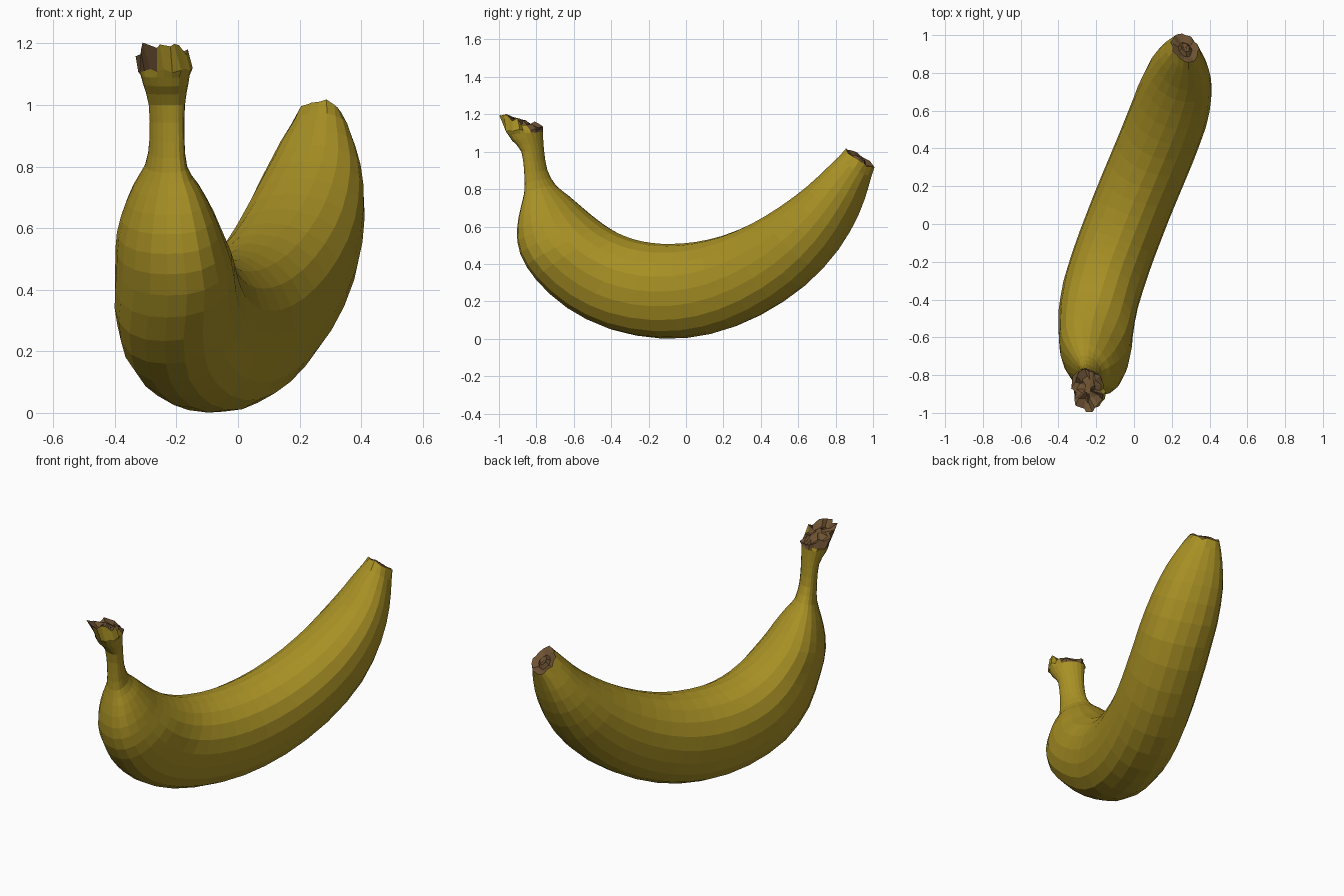
import bpy, bmesh, math, random
from mathutils import Vector

if "Cube" in bpy.data.objects:
    bpy.data.objects.remove(bpy.data.objects["Cube"])

random.seed(4)
SIDES = 20
SIDEWAYS = Vector((0.94, -0.34, 0))


def material(name, rgb):
    m = bpy.data.materials.new(name)
    m.diffuse_color = (*rgb, 1)
    m.use_nodes = True
    m.node_tree.nodes["Principled BSDF"].inputs["Base Color"].default_value = m.diffuse_color
    return m


yellow = material("ripe yellow", (0.39, 0.28, 0.018))
brown = material("dry brown", (0.155, 0.085, 0.033))

# Sections: inner y, inner z, outer y, outer z, half width
SECTIONS = [
    (-0.772, 1.120, -0.955, 1.110, 0.088),
    (-0.770, 1.080, -0.925, 1.060, 0.078),
    (-0.763, 1.000, -0.875, 1.000, 0.062),
    (-0.745, 0.900, -0.860, 0.880, 0.060),
    (-0.700, 0.820, -0.860, 0.780, 0.072),
    (-0.635, 0.765, -0.875, 0.700, 0.115),
    (-0.550, 0.690, -0.892, 0.580, 0.162),
    (-0.470, 0.625, -0.872, 0.450, 0.190),
    (-0.380, 0.568, -0.785, 0.310, 0.205),
    (-0.280, 0.528, -0.620, 0.160, 0.207),
    (-0.180, 0.508, -0.400, 0.050, 0.208),
    (-0.080, 0.503, -0.130, 0.001, 0.208),
    (0.050, 0.513, 0.130, 0.025, 0.208),
    (0.200, 0.548, 0.380, 0.120, 0.208),
    (0.360, 0.615, 0.620, 0.280, 0.207),
    (0.520, 0.710, 0.800, 0.475, 0.200),
    (0.660, 0.815, 0.910, 0.665, 0.173),
    (0.770, 0.920, 0.965, 0.810, 0.128),
    (0.865, 1.015, 0.998, 0.915, 0.075),
]

# Sideways drift of the fruit seen from the top: y, x
DRIFT = [(-1.0, -0.25), (-0.85, -0.224), (-0.68, -0.243), (-0.5, -0.217), (-0.2, -0.125),
         (0.1, -0.01), (0.5, 0.158), (0.7, 0.233), (0.85, 0.265), (1.0, 0.275)]


def drift(y):
    for (y0, x0), (y1, x1) in zip(DRIFT, DRIFT[1:]):
        if y <= y1:
            break
    return x0 + (x1 - x0) * (y - y0) / (y1 - y0)


def spline(p0, p1, p2, p3, t):
    return tuple(0.5 * (2 * b + (c - a) * t + (2 * a - 5 * b + 4 * c - d) * t * t
                        + (3 * b - a - 3 * c + d) * t ** 3)
                 for a, b, c, d in zip(p0, p1, p2, p3))


def ring(section):
    iy, iz, oy, oz, half = section
    inner, outer = Vector((drift(iy), iy, iz)), Vector((drift(oy), oy, oz))
    centre, up = (inner + outer) / 2, (inner - outer) / 2
    points = []
    for i in range(SIDES):
        a = math.tau * i / SIDES
        c, s = math.cos(a), math.sin(a)
        # slightly squared oval with five soft ridges
        r = (abs(c) ** 2.15 + abs(s) ** 2.15) ** (-1 / 2.15) * (1 + 0.008 * (1 + math.cos(5 * a)))
        points.append(centre + r * (c * up + s * half * SIDEWAYS))
    return points


def shrink(points, scale, offset, jag=0.0):
    c = sum(points, Vector()) / len(points)
    return [c + (p - c) * scale + Vector(offset)
            + Vector([random.uniform(-jag, jag) for _ in range(3)]) for p in points]


def loft(name, rings, mats, cap=False, rule=None):
    bm = bmesh.new()
    loops = [[bm.verts.new(p) for p in r] for r in rings]
    for a, b in zip(loops, loops[1:]):
        for i in range(SIDES):
            j = (i + 1) % SIDES
            bm.faces.new((a[i], a[j], b[j], b[i]))
    if cap:
        bm.faces.new(loops[-1])
    bmesh.ops.recalc_face_normals(bm, faces=bm.faces)
    if rule:
        for f in bm.faces:
            f.material_index = int(rule(f.calc_center_median()))
    mesh = bpy.data.meshes.new(name)
    bm.to_mesh(mesh)
    bm.free()
    for m in mats:
        mesh.materials.append(m)
    obj = bpy.data.objects.new(name, mesh)
    bpy.context.collection.objects.link(obj)


# Torn rim of the stem, leaning forward and higher at the front
stem_edge = shrink(ring(SECTIONS[0]), 1.0, (0, 0, 0), 0.008)
rim = shrink(ring((-0.785, 1.135, -0.985, 1.200, 0.080)), 1.0, (-0.005, 0, 0), 0.014)

# Peel: rim, stem, body and tapering tip in one loft
padded = [SECTIONS[0]] + SECTIONS + [SECTIONS[-1]]
rings = [ring(spline(*padded[k:k + 4], t))
         for k in range(len(SECTIONS) - 1) for t in (0, 0.5)]
rings[0] = stem_edge
tip_edge = shrink(ring(SECTIONS[-1]), 1.0, (0, 0, 0), 0.006)
loft("peel", [rim] + rings + [tip_edge], [yellow, brown],
     rule=lambda c: c.z > 1.11 and c.y < 0 and (c.x < -0.275 or c.y > -0.85))

# Stem end: dry brown, with a sunken middle
loft("stem_end", [rim,
                  shrink(rim, 0.6, (0, 0.005, -0.012), 0.012),
                  shrink(rim, 0.2, (0, 0.01, 0.005))], [brown], True)

# Blossom end: dry brown disc with a small raised core
loft("blossom_end", [tip_edge,
                     shrink(tip_edge, 0.85, (0, -0.002, -0.003)),
                     shrink(tip_edge, 0.5, (0, -0.010, -0.014)),
                     shrink(tip_edge, 0.3, (0, 0.002, 0.003)),
                     shrink(tip_edge, 0.1, (0, -0.004, -0.005))], [brown], True)
